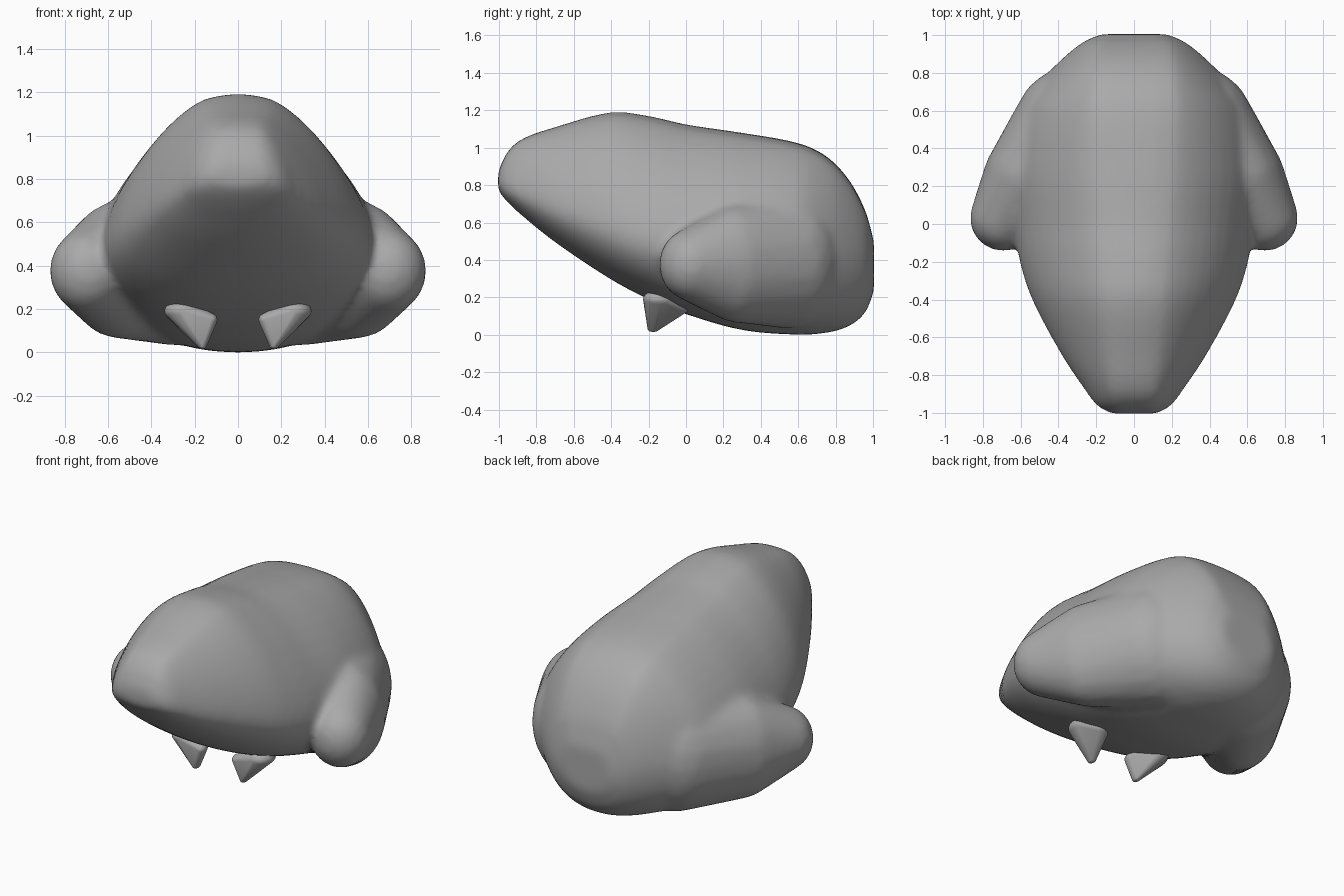
import bpy, bmesh, math
from mathutils import Vector

cube = bpy.data.objects.get("Cube")
if cube:
    bpy.data.objects.remove(cube, do_unlink=True)

grey = bpy.data.materials.new("stone_grey")
grey.use_nodes = True
colour = (0.4, 0.4, 0.4, 1)
grey.diffuse_color = colour
grey.node_tree.nodes["Principled BSDF"].inputs["Base Color"].default_value = colour

# Body stations: y, top, bottom, half width, height of the widest line
STATIONS = [
    (-1.005, 0.87, 0.77, 0.13, 0.81), (-0.96, 0.97, 0.715, 0.20, 0.785),
    (-0.88, 1.045, 0.64, 0.26, 0.75), (-0.7, 1.11, 0.495, 0.38, 0.68),
    (-0.4, 1.19, 0.295, 0.54, 0.57), (-0.2, 1.17, 0.19, 0.605, 0.51),
    (0.0, 1.125, 0.11, 0.635, 0.48), (0.3, 1.08, 0.025, 0.66, 0.45),
    (0.6, 1.025, 0.0, 0.605, 0.43), (0.75, 0.955, 0.01, 0.50, 0.42),
    (0.87, 0.83, 0.045, 0.385, 0.41), (0.96, 0.66, 0.12, 0.275, 0.40),
    (1.005, 0.50, 0.23, 0.18, 0.37),
]


def new_object(name, bm):
    bmesh.ops.recalc_face_normals(bm, faces=bm.faces[:])
    for face in bm.faces:
        face.smooth = True
    mesh = bpy.data.meshes.new(name)
    bm.to_mesh(mesh)
    bm.free()
    mesh.materials.append(grey)
    obj = bpy.data.objects.new(name, mesh)
    bpy.context.collection.objects.link(obj)
    return obj


def section(y, top, bottom, width, mid, count=48):
    # Ridged upper half with a flat crest widening to the rear, round lower half
    flat = 0.08 + 0.08 * min(1, max(0, y + 0.2))
    points = []
    for i in range(count):
        angle = 2 * math.pi * i / count
        c, s = math.cos(angle), math.sin(angle)
        power = 1.56 if s > 0 else 2.15
        crest = min(flat, width * 0.6) if s > 0 else 0
        x = abs(c) ** (2 / power) * (width - crest) + crest * min(1, abs(c) * 5)
        z = abs(s) ** (2 / power) * (top - mid if s > 0 else mid - bottom)
        points.append(Vector((math.copysign(x, c), y, mid + math.copysign(z, s))))
    return points


def smooth_stations(steps=5):
    # Spline through the stations
    rows = [Vector(r) for r in STATIONS]
    result = []
    for i in range(len(rows) - 1):
        a, b = rows[i], rows[i + 1]
        before, after = rows[max(i - 1, 0)], rows[min(i + 2, len(rows) - 1)]
        span = b[0] - a[0]
        m0 = (b - before) * (span / (b[0] - before[0]))
        m1 = (after - a) * (span / (after[0] - a[0]))
        for k in range(steps):
            t = k / steps
            result.append(a * (2*t**3 - 3*t*t + 1) + m0 * (t**3 - 2*t*t + t)
                          + b * (3*t*t - 2*t**3) + m1 * (t**3 - t*t))
    return result + [rows[-1]]


def hull(bm, blobs, side):
    # Convex skin around a chain of ellipsoids
    part = bmesh.new()
    for centre, radii in blobs:
        made = bmesh.ops.create_icosphere(part, subdivisions=3, radius=1)
        for v in made["verts"]:
            p = Vector(centre) + Vector(v.co[i] * radii[i] for i in range(3))
            v.co = (p.x * side, p.y, p.z)
    done = bmesh.ops.convex_hull(part, input=part.verts[:])
    loose = {v for v in done["geom_interior"] if isinstance(v, bmesh.types.BMVert)}
    bmesh.ops.delete(part, geom=list(loose), context="VERTS")
    bmesh.ops.recalc_face_normals(part, faces=part.faces[:])
    mesh = bpy.data.meshes.new("part")
    part.to_mesh(mesh)
    part.free()
    bm.from_mesh(mesh)
    bpy.data.meshes.remove(mesh)


# Body loft
bm = bmesh.new()
rings = [[bm.verts.new(p) for p in section(*row)] for row in smooth_stations()]
for r0, r1 in zip(rings, rings[1:]):
    for i in range(len(r0)):
        j = (i + 1) % len(r0)
        bm.faces.new((r0[i], r0[j], r1[j], r1[i]))
bm.faces.new(rings[0])
bm.faces.new(rings[-1])
bmesh.ops.recalc_face_normals(bm, faces=bm.faces[:])

# Folded hind legs, tapering back into the body
THIGH = [((0.69, 0.03, 0.375), (0.18, 0.175, 0.195)),
         ((0.56, 0.26, 0.38), (0.235, 0.22, 0.315)),
         ((0.29, 0.56, 0.40), (0.335, 0.28, 0.37))]
for side in (-1, 1):
    hull(bm, THIGH, side)
body = new_object("body_with_hind_legs", bm)
remesh = body.modifiers.new("merge", "REMESH")
remesh.mode = "VOXEL"
remesh.voxel_size = 0.022
remesh.use_smooth_shade = True
soften = body.modifiers.new("soften", "SMOOTH")
soften.factor = 0.5
soften.iterations = 10

# Small pointed front legs
FOOT = [((0.165, -0.175, 0.03), (0.02, 0.03, 0.015)),
        ((0.125, -0.18, 0.15), (0.03, 0.04, 0.03)),
        ((0.26, -0.14, 0.19), (0.08, 0.09, 0.05)),
        ((0.22, -0.03, 0.15), (0.05, 0.05, 0.04))]
for side, name in ((1, "front_leg_left"), (-1, "front_leg_right")):
    bm = bmesh.new()
    hull(bm, FOOT, side)
    new_object(name, bm)
